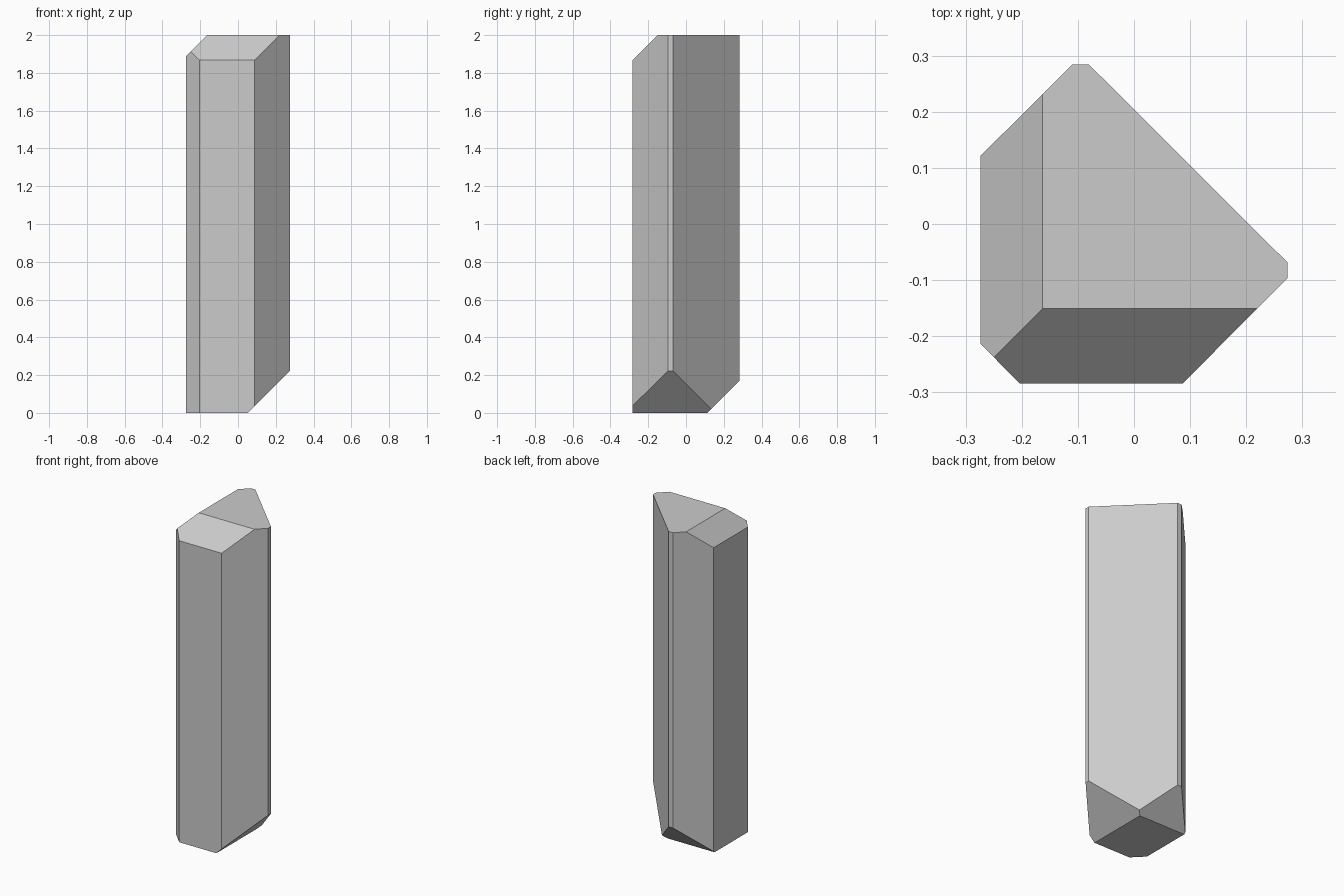
import bpy, bmesh
from mathutils import Vector

if "Cube" in bpy.data.objects:
    bpy.data.objects.remove(bpy.data.objects["Cube"])

# Plan outline of the shaft, extruded to full height
OUTLINE = [(-0.11, 0.284), (-0.08, 0.284), (0.274, -0.069), (0.274, -0.096),
           (0.087, -0.284), (-0.204, -0.284), (-0.274, -0.213), (-0.274, 0.121)]
HEIGHT = 2.0

bm = bmesh.new()
base = bm.faces.new([bm.verts.new((x, y, 0)) for x, y in OUTLINE])
top = bmesh.ops.extrude_face_region(bm, geom=[base])["geom"]
bmesh.ops.translate(bm, vec=(0, 0, HEIGHT),
                    verts=[v for v in top if isinstance(v, bmesh.types.BMVert)])


def bevel_cut(point, normal):
    """Slice off everything on the normal side and cap the opening."""
    res = bmesh.ops.bisect_plane(bm, geom=bm.verts[:] + bm.edges[:] + bm.faces[:],
                                 plane_co=Vector(point), plane_no=Vector(normal),
                                 clear_outer=True)
    rim = [e for e in res["geom_cut"] if isinstance(e, bmesh.types.BMEdge)]
    bmesh.ops.contextual_create(bm, geom=rim)


# 45 degree facets: two at the top (front, left), two at the bottom (right, back)
bevel_cut((0, -0.151, HEIGHT), (0, -1, 1))
bevel_cut((-0.163, 0, HEIGHT), (-1, 0, 1))
bevel_cut((0.051, 0, 0), (1, 0, -1))
bevel_cut((0, 0.112, 0), (0, 1, -1))

bmesh.ops.recalc_face_normals(bm, faces=bm.faces[:])
mesh = bpy.data.meshes.new("crystal_shaft")
bm.to_mesh(mesh)
bm.free()
bpy.context.collection.objects.link(bpy.data.objects.new("crystal_shaft", mesh))
